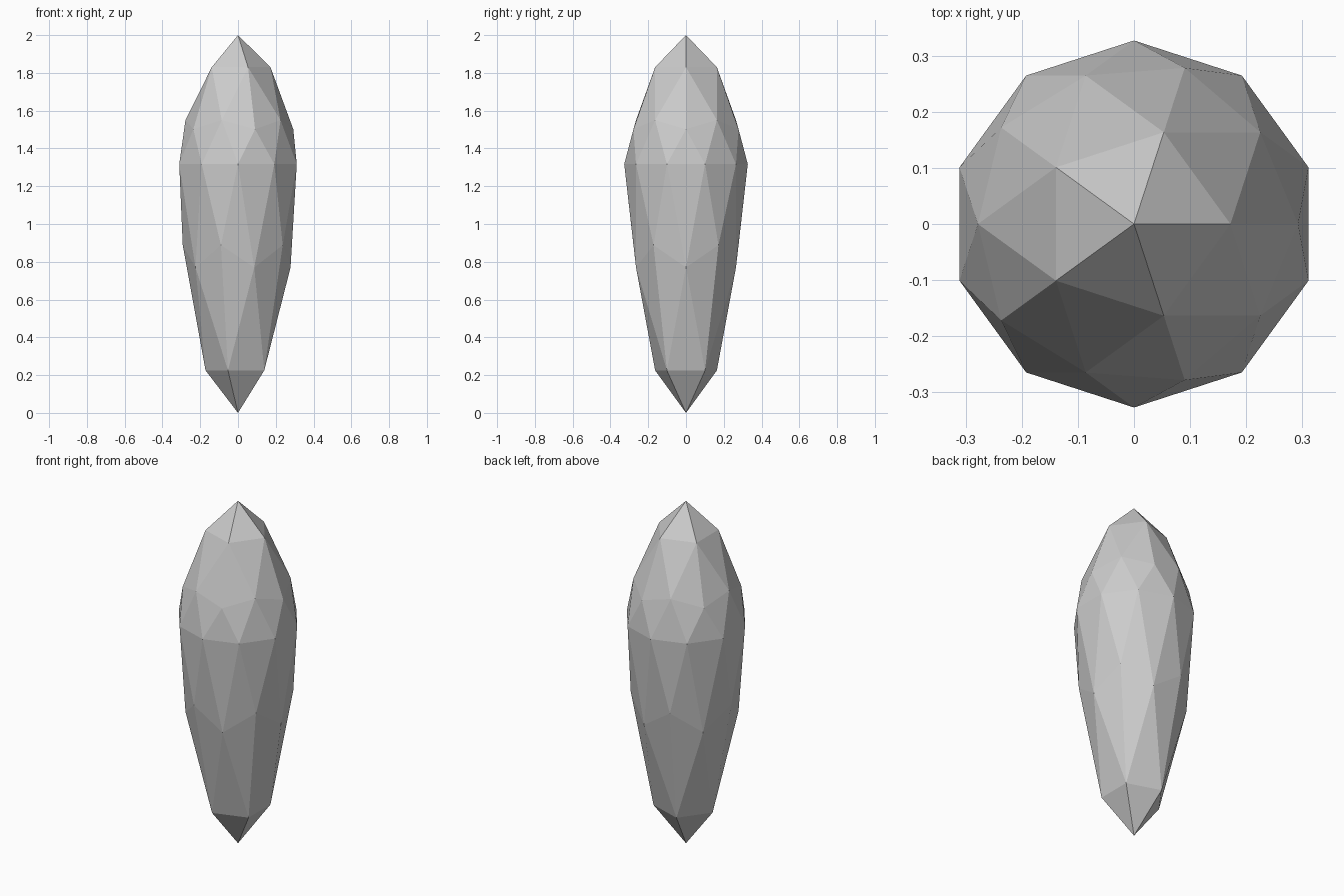
import bpy

if "Cube" in bpy.data.objects:
    bpy.data.objects.remove(bpy.data.objects["Cube"])

# Crystal body: low-poly icosphere, rings restretched into a tapered gem
bpy.ops.mesh.primitive_ico_sphere_add(subdivisions=2, radius=1)
crystal = bpy.context.object
crystal.name = "crystal"

RADIUS = 0.327
# unit-sphere ring height -> height on the crystal
RING_HEIGHT = {
    1.0: 2.0, 0.851: 1.83, 0.526: 1.55, 0.447: 1.502, 0.0: 1.317,
    -0.447: 0.888, -0.526: 0.77, -0.851: 0.225, -1.0: 0.0,
}
for v in crystal.data.vertices:
    ring = min(RING_HEIGHT, key=lambda h: abs(h - v.co.z))
    v.co = (v.co.x * RADIUS, v.co.y * RADIUS, RING_HEIGHT[ring])

crystal.data.update()
